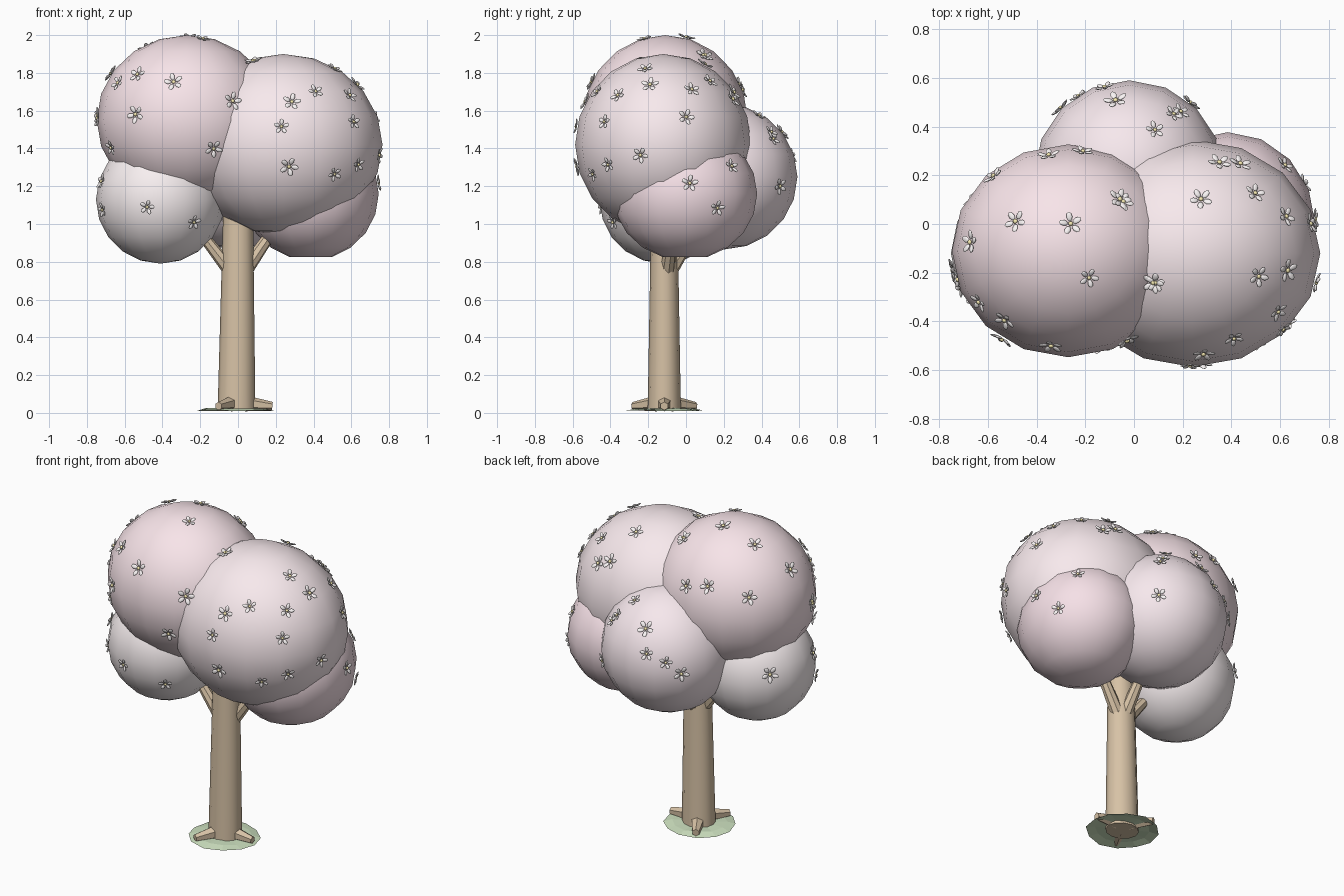
import bpy, bmesh, math, random
from mathutils import Vector, Matrix

if "Cube" in bpy.data.objects:
    bpy.data.objects.remove(bpy.data.objects["Cube"])

random.seed(4)


def mat(name, rgb):
    m = bpy.data.materials.new(name)
    m.diffuse_color = (*rgb, 1)
    m.use_nodes = True
    m.node_tree.nodes["Principled BSDF"].inputs["Base Color"].default_value = m.diffuse_color
    return m


def finish(name, bm, mats, smooth=True, angle=40):
    me = bpy.data.meshes.new(name)
    bm.to_mesh(me)
    bm.free()
    for m in mats:
        me.materials.append(m)
    ob = bpy.data.objects.new(name, me)
    bpy.context.collection.objects.link(ob)
    if smooth:
        bpy.ops.object.select_all(action='DESELECT')
        ob.select_set(True)
        bpy.context.view_layer.objects.active = ob
        bpy.ops.object.shade_smooth_by_angle(angle=math.radians(angle))
    return ob


def limb(bm, a, b, r1, r2, sides):
    """Tapered cylinder from a to b."""
    a, b = Vector(a), Vector(b)
    d = b - a
    m = Matrix.Translation((a + b) / 2) @ d.to_track_quat('Z', 'Y').to_matrix().to_4x4()
    bmesh.ops.create_cone(bm, cap_ends=True, segments=sides, radius1=r1, radius2=r2,
                          depth=d.length, matrix=m)


bark = mat("bark", (0.68, 0.54, 0.38))
grass = mat("grass", (0.62, 0.76, 0.53))
petal = mat("petal", (0.95, 0.91, 0.91))
pollen = mat("pollen", (0.93, 0.83, 0.45))

# Canopy: centre, radii, colour
puffs = {
    "canopy_top_left": ((-0.27, -0.11, 1.55), (0.478, 0.437, 0.45), (0.94, 0.78, 0.82)),
    "canopy_top_right": ((0.24, -0.12, 1.42), (0.525, 0.467, 0.48), (0.94, 0.82, 0.85)),
    "canopy_low_left": ((-0.41, -0.12, 1.13), (0.342, 0.338, 0.34), (0.94, 0.87, 0.88)),
    "canopy_low_right": ((0.385, -0.005, 1.16), (0.36, 0.382, 0.352), (0.92, 0.75, 0.80)),
    "canopy_back": ((-0.02, 0.2, 1.25), (0.39, 0.39, 0.385), (0.93, 0.81, 0.85)),
}
for name, (c, r, col) in puffs.items():
    bm = bmesh.new()
    bmesh.ops.create_uvsphere(bm, u_segments=16, v_segments=10, radius=1)
    if name == "canopy_low_right":      # flattened underside
        for v in bm.verts:
            v.co.z = max(v.co.z, -math.cos(math.radians(18)))
    bmesh.ops.transform(bm, verts=bm.verts,
                        matrix=Matrix.Translation(c) @ Matrix.Diagonal((*r, 1)))
    finish(name, bm, [mat(name, col)])

# Trunk: slightly oval, tapering
bm = bmesh.new()
limb(bm, (0, 0, 0.01), (0, 0, 1.12), 1.0, 0.78, 12)
for v in bm.verts:
    v.co = (v.co.x * 0.1 - 0.008 + 0.008 * v.co.z, v.co.y * 0.088 - 0.115, v.co.z)
finish("trunk", bm, [bark])

# Branches reaching into the puffs
bm = bmesh.new()
for a, b in [((-0.03, -0.115, 0.74), (-0.25, -0.115, 1.02)),
             ((0.03, -0.10, 0.74), (0.25, -0.06, 1.06)),
             ((0.0, -0.09, 0.74), (-0.02, 0.1, 1.05))]:
    limb(bm, a, b, 0.04, 0.024, 8)
finish("branches", bm, [bark])

# Three roots
bm = bmesh.new()
for k in range(3):
    t = math.radians(120 * k)
    d = Vector((math.cos(t), math.sin(t), 0))
    base = Vector((-0.008, -0.115, 0))
    limb(bm, base + d * 0.05 + Vector((0, 0, 0.05)), base + d * 0.19 + Vector((0, 0, 0.036)),
         0.042, 0.022, 6)
finish("roots", bm, [bark], smooth=False)

# Grass patch: shallow open dome
bm = bmesh.new()
rings = []
for r, z in [(0.215, 0.012), (0.16, 0.024), (0.06, 0.024)]:
    ring = []
    for k in range(12):
        t = math.tau * k / 12
        rr = r * random.uniform(0.96, 1.02)
        ring.append(bm.verts.new((rr * math.cos(t) - 0.012, rr * 0.94 * math.sin(t) - 0.117,
                                  z + random.uniform(-0.004, 0.004))))
    rings.append(ring)
for lo, hi in zip(rings, rings[1:]):
    for k in range(12):
        bm.faces.new((lo[k], lo[(k + 1) % 12], hi[(k + 1) % 12], hi[k]))
finish("grass_patch", bm, [grass], smooth=False)

# Blossom spots, given as 2D points in a view and projected onto the canopy
front = [(-.635, 1.745), (-.53, 1.79), (-.34, 1.75), (-.54, 1.58), (-.67, 1.405), (-.13, 1.40),
         (-.03, 1.65), (.285, 1.645), (.41, 1.70), (.23, 1.515), (.27, 1.305), (.51, 1.265),
         (.61, 1.54), (.59, 1.68), (.635, 1.315), (.51, 1.82), (-.48, 1.09), (-.235, 1.01),
         (-.715, 1.075), (-.72, 1.225), (-.74, 1.56), (.08, 1.86)]
right = [(-.24, 1.365), (0, 1.565), (.03, 1.71), (.125, 1.755), (-.19, 1.735), (.02, 1.215),
         (.165, 1.085), (.24, 1.305), (.245, 1.66), (.45, 1.485), (.495, 1.2), (.09, 1.89)]
top = [(-.485, .01), (-.26, 0), (-.185, -.22), (-.06, .1), (-.67, -.075), (-.35, .28),
       (-.575, .195), (-.21, .295), (.275, .1), (.35, .25), (.09, -.24), (-.075, .505),
       (.085, .385), (.19, .46), (-.3, .475), (-.12, .56)]
back_left = [(.655, 1.225), (.39, .825), (-.21, .935)]
h, ce, se = math.sqrt(0.5), 0.891, 0.454
X, Y, Z = Vector((1, 0, 0)), Vector((0, 1, 0)), Vector((0, 0, 1))
views = [(front, X, Z, -Y), (right, Y, Z, X), (top, X, Y, Z),
         (back_left, Vector((-h, -h, 0)), Vector((h * se, -h * se, ce)),
          Vector((-h * ce, h * ce, se)))]


def project(o, n):
    """Outermost canopy point on the line o + t n, with its normal."""
    best = None
    for c, r, _ in puffs.values():
        p = Vector([(o[i] - c[i]) / r[i] for i in range(3)])
        q = Vector([n[i] / r[i] for i in range(3)])
        a, b = q.dot(q), p.dot(q)
        disc = b * b - a * (p.dot(p) - 1)
        if disc < -0.15 * a:
            continue
        t = (-b + math.sqrt(max(disc, 0))) / a
        if best is None or t > best[0]:
            s = p + q * t
            s.normalize()
            pos = Vector([c[i] + s[i] * r[i] for i in range(3)])
            nor = Vector([s[i] / r[i] for i in range(3)]).normalized()
            best = (t, pos, nor)
    return best


# Five-petalled blossoms
bm = bmesh.new()
for pts, u, v, n in views:
    for a, b in pts:
        found = project(u * a + v * b, n)
        if not found:
            continue
        _, pos, nor = found
        base = (Matrix.Translation(pos + nor * 0.002)
                @ nor.to_track_quat('Z', 'Y').to_matrix().to_4x4()
                @ Matrix.Rotation(random.uniform(0, math.tau), 4, 'Z')
                @ Matrix.Scale(random.uniform(0.85, 1.1), 4))
        for k in range(5):
            m = (base @ Matrix.Rotation(math.tau * k / 5, 4, 'Z')
                 @ Matrix.Translation((0.029, 0, 0.004))
                 @ Matrix.Rotation(-0.25, 4, 'Y') @ Matrix.Diagonal((0.019, 0.012, 0.005, 1)))
            bmesh.ops.create_uvsphere(bm, u_segments=8, v_segments=6, radius=1, matrix=m)
        count = len(bm.faces)
        bmesh.ops.create_uvsphere(bm, u_segments=8, v_segments=6, radius=1,
                                  matrix=base @ Matrix.Translation((0, 0, 0.004))
                                  @ Matrix.Diagonal((0.01, 0.01, 0.007, 1)))
        bm.faces.ensure_lookup_table()
        for f in bm.faces[count:]:
            f.material_index = 1
finish("blossoms", bm, [petal, pollen], angle=60)
